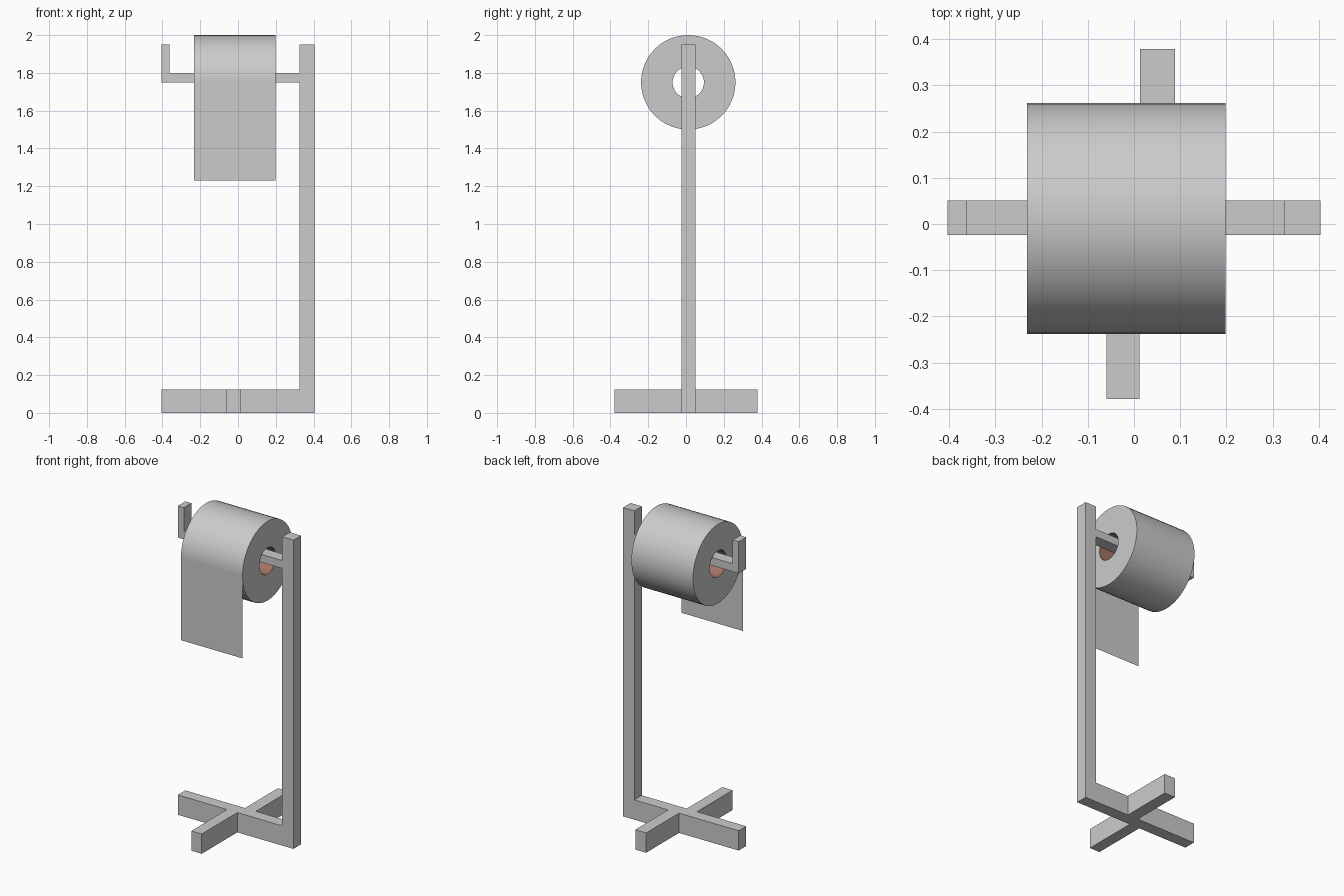
import bpy, bmesh, math

if "Cube" in bpy.data.objects:
    bpy.data.objects.remove(bpy.data.objects["Cube"])

def make_object(name, bm, smooth=False, color=None):
    me = bpy.data.meshes.new(name)
    bm.to_mesh(me)
    bm.free()
    ob = bpy.data.objects.new(name, me)
    bpy.context.collection.objects.link(ob)
    if color:
        mat = bpy.data.materials.new(name + "_material")
        mat.diffuse_color = color
        mat.use_nodes = True
        mat.node_tree.nodes["Principled BSDF"].inputs["Base Color"].default_value = mat.diffuse_color
        me.materials.append(mat)
    if smooth:
        bpy.ops.object.select_all(action='DESELECT')
        ob.select_set(True)
        bpy.context.view_layer.objects.active = ob
        bpy.ops.object.shade_smooth_by_angle(angle=math.radians(35))
    return ob

def prism(name, outline, y0, y1):
    """Extrude an x-z outline from y0 to y1."""
    bm = bmesh.new()
    face = bm.faces.new([bm.verts.new((x, y0, z)) for x, z in outline])
    ext = bmesh.ops.extrude_face_region(bm, geom=[face])
    moved = [v for v in ext["geom"] if isinstance(v, bmesh.types.BMVert)]
    bmesh.ops.translate(bm, verts=moved, vec=(0, y1 - y0, 0))
    bmesh.ops.recalc_face_normals(bm, faces=bm.faces)
    return make_object(name, bm)

def ring(bm, x, r):
    return [bm.verts.new((x, CY + r * math.cos(a), CZ + r * math.sin(a)))
            for a in (2 * math.pi * i / SEG for i in range(SEG))]

def bridge(bm, a, b):
    for i in range(SEG):
        j = (i + 1) % SEG
        bm.faces.new((a[i], a[j], b[j], b[i]))

SEG, CY, CZ = 48, 0.012, 1.75
R_OUT, R_IN, X0, X1 = 0.25, 0.083, -0.232, 0.198
Y0, Y1 = -0.024, 0.051

# Stand: base bar, post, roll arm and upturned tip in one profile
prism("stand_frame", [(-0.404, 0), (0.404, 0), (0.404, 1.95), (0.325, 1.95),
                      (0.325, 1.80), (-0.362, 1.80), (-0.362, 1.95), (-0.404, 1.95),
                      (-0.404, 1.75), (0.325, 1.75), (0.325, 0.125), (-0.404, 0.125)], Y0, Y1)

# Cross feet, slightly offset from each other
for name, x0, x1, ya, yb in (("front_foot", -0.06, 0.012, -0.379, Y0),
                             ("back_foot", 0.013, 0.089, Y1, 0.379)):
    prism(name, [(x0, 0), (x1, 0), (x1, 0.125), (x0, 0.125)], ya, yb)

# Paper roll: outer shell and end rings
bm = bmesh.new()
inner0, outer0 = ring(bm, X0, R_IN), ring(bm, X0, R_OUT)
outer1, inner1 = ring(bm, X1, R_OUT), ring(bm, X1, R_IN)
for a, b in ((inner0, outer0), (outer0, outer1), (outer1, inner1)):
    bridge(bm, a, b)
bmesh.ops.recalc_face_normals(bm, faces=bm.faces)
if sum(f.normal.x * (f.calc_center_median().x - (X0 + X1) / 2) for f in bm.faces) < 0:
    bmesh.ops.reverse_faces(bm, faces=bm.faces)
make_object("paper_roll", bm, smooth=True)

# Cardboard core: lining of the hole, facing inwards
bm = bmesh.new()
bridge(bm, ring(bm, X0, R_IN), ring(bm, X1, R_IN))
for f in bm.faces:
    f.normal_update()
    c, n = f.calc_center_median(), f.normal
    if n.y * (c.y - CY) + n.z * (c.z - CZ) > 0:
        f.normal_flip()
make_object("cardboard_core", bm, smooth=True, color=(0.36, 0.17, 0.12, 1))

# Loose sheet hanging from the front of the roll
bm = bmesh.new()
y = CY - R_OUT
bm.faces.new([bm.verts.new(p) for p in ((X0, y, 1.23), (X1, y, 1.23), (X1, y, CZ), (X0, y, CZ))])
make_object("hanging_sheet", bm)
